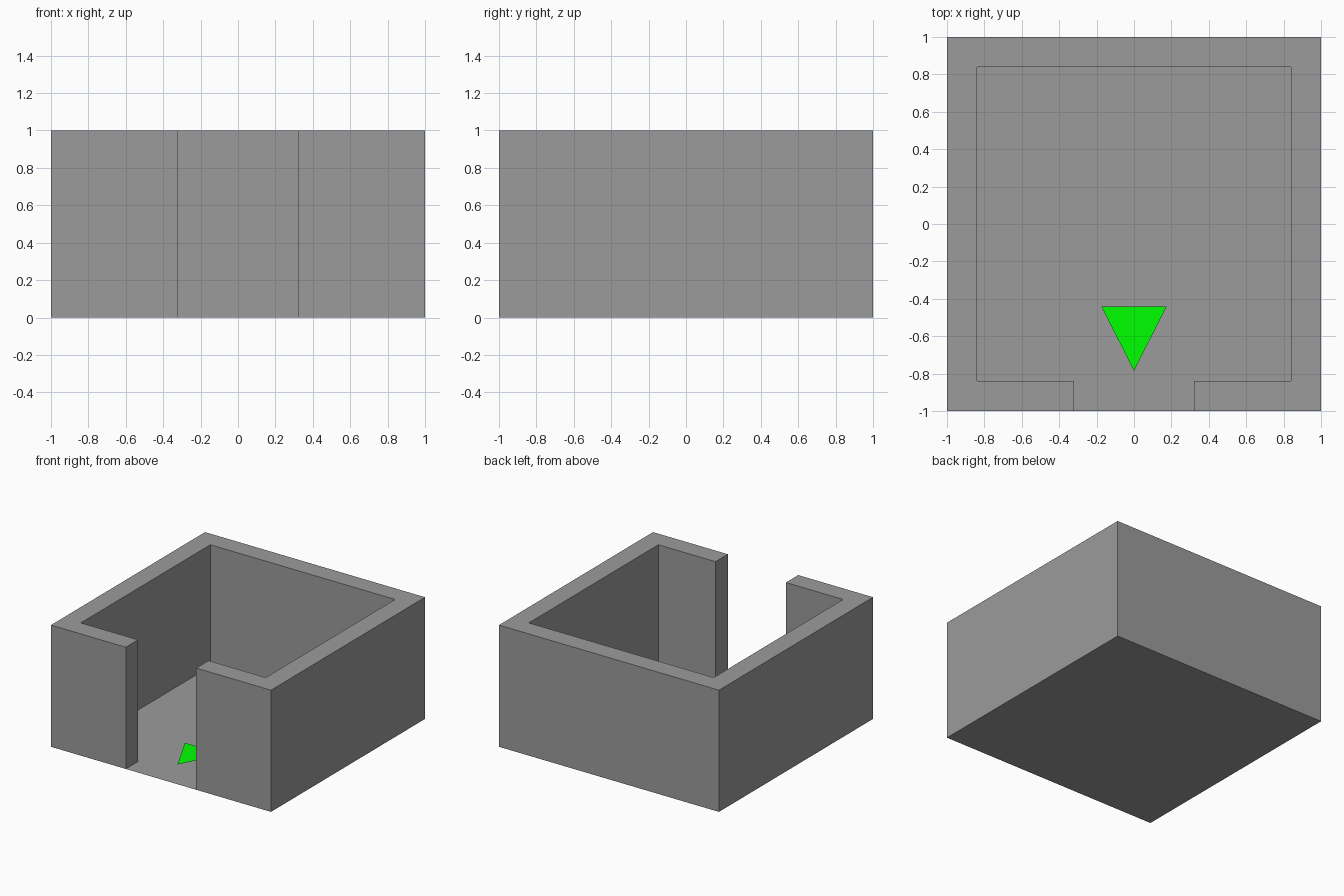
import bpy
import bmesh

if "Cube" in bpy.data.objects:
    bpy.data.objects.remove(bpy.data.objects["Cube"])


def material(name, colour):
    mat = bpy.data.materials.new(name)
    mat.diffuse_color = (*colour, 1)
    mat.use_nodes = True
    mat.node_tree.nodes["Principled BSDF"].inputs["Base Color"].default_value = mat.diffuse_color
    return mat


def flat_part(name, points, mat, z=0.0, height=0.0):
    """Flat outline at height z, optionally raised into open-bottomed walls."""
    bm = bmesh.new()
    face = bm.faces.new([bm.verts.new((x, y, z)) for x, y in points])
    if height:
        new = bmesh.ops.extrude_face_region(bm, geom=[face])["geom"]
        top = [v for v in new if isinstance(v, bmesh.types.BMVert)]
        bmesh.ops.translate(bm, verts=top, vec=(0, 0, height))
        # the floor closes the underside, so drop any cap left at the base
        caps = [f for f in bm.faces if all(abs(v.co.z - z) < 1e-6 for v in f.verts)]
        bmesh.ops.delete(bm, geom=caps, context='FACES_ONLY')
    mesh = bpy.data.meshes.new(name)
    bm.to_mesh(mesh)
    bm.free()
    mesh.materials.append(mat)
    obj = bpy.data.objects.new(name, mesh)
    bpy.context.collection.objects.link(obj)
    return obj


OUT, INN, DOOR = 1.0, 0.84, 0.32
grey = material("dark_grey", (0.33, 0.33, 0.33))
green = material("green", (0.0, 1.0, 0.0))

# Floor sheet
flat_part("floor", [(-OUT, -OUT), (OUT, -OUT), (OUT, OUT), (-OUT, OUT)], grey)

# Walls: right half of the outline from door to back, mirrored to the left
right = [(DOOR, -OUT), (OUT, -OUT), (OUT, OUT)]
inner = [(INN, INN), (INN, -INN), (DOOR, -INN)]
outline = (right + [(-x, y) for x, y in reversed(right)]
           + [(-x, y) for x, y in reversed(inner)] + inner)
flat_part("walls", outline, grey, height=1.0)

# Green arrow hovering just above the floor, pointing out of the doorway
flat_part("direction_arrow", [(-0.175, -0.44), (0, -0.785), (0.175, -0.44)], green, z=0.04)
